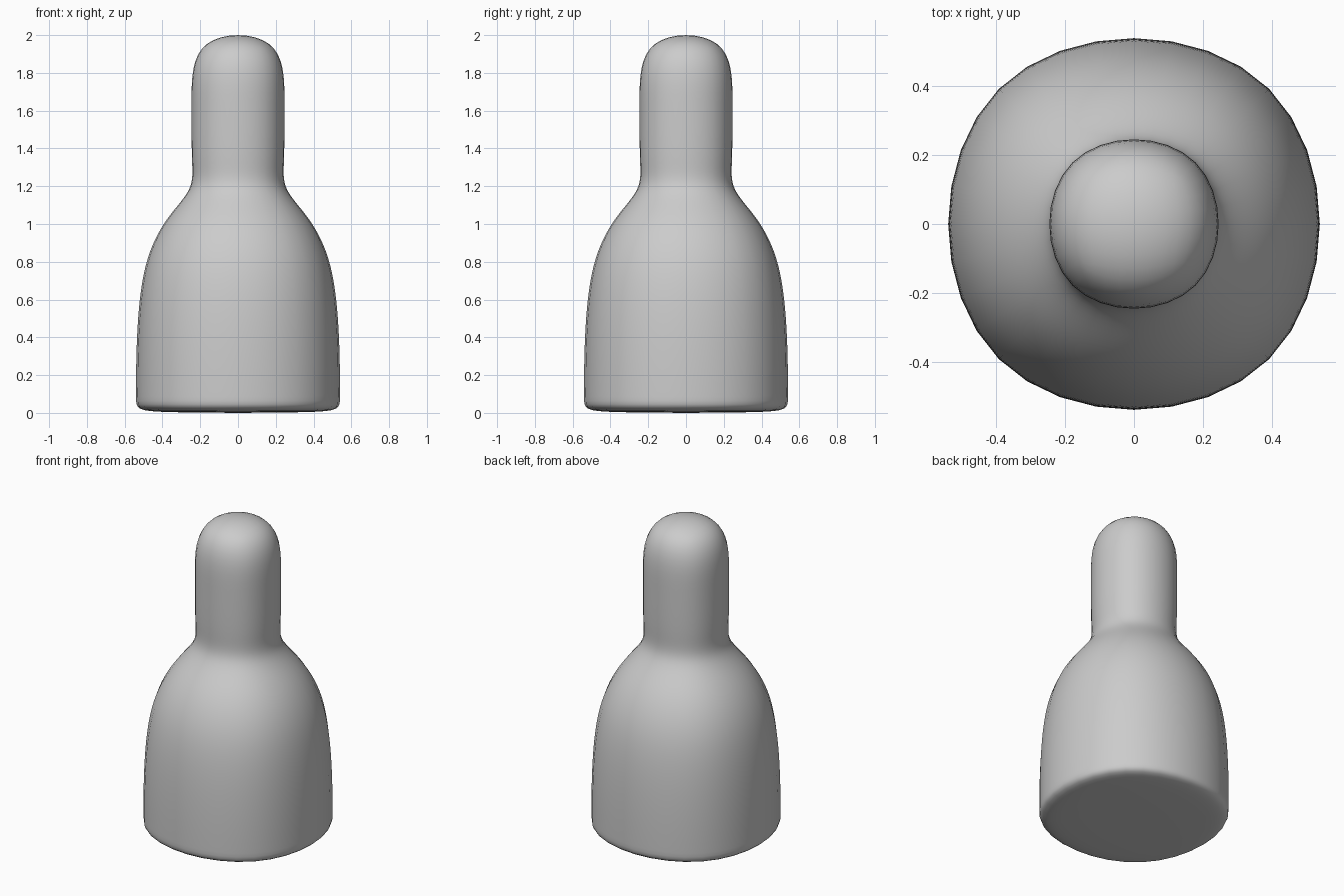
import bpy, bmesh

if "Cube" in bpy.data.objects:
    bpy.data.objects.remove(bpy.data.objects["Cube"])

# Square control rings: (axis half-width of the smooth surface, height)
RINGS = [(0.54, -0.002), (0.54, 0.03), (0.54, 0.40), (0.505, 0.80), (0.38, 1.04),
         (0.232, 1.185), (0.246, 1.32), (0.246, 1.63), (0.246, 2.032)]
CAGE = 48 / 44  # a subdivided square shrinks to 44/48 of its control half-width

# Stack of square rings, capped at both ends
bm = bmesh.new()
loops = []
for r, z in RINGS:
    a = r * CAGE
    loops.append([bm.verts.new((x * a, y * a, z))
                  for x, y in ((-1, -1), (1, -1), (1, 1), (-1, 1))])
for lo, hi in zip(loops, loops[1:]):
    for i in range(4):
        j = (i + 1) % 4
        bm.faces.new((lo[i], lo[j], hi[j], hi[i]))
bm.faces.new(loops[0][::-1])
bm.faces.new(loops[-1])
for f in bm.faces:
    f.smooth = True

mesh = bpy.data.meshes.new("bottle_body")
bm.to_mesh(mesh)
bm.free()
body = bpy.data.objects.new("bottle_body", mesh)
bpy.context.collection.objects.link(body)

# Round the cage into the bottle: 32 sides around
sub = body.modifiers.new("rounding", 'SUBSURF')
sub.levels = sub.render_levels = 3
